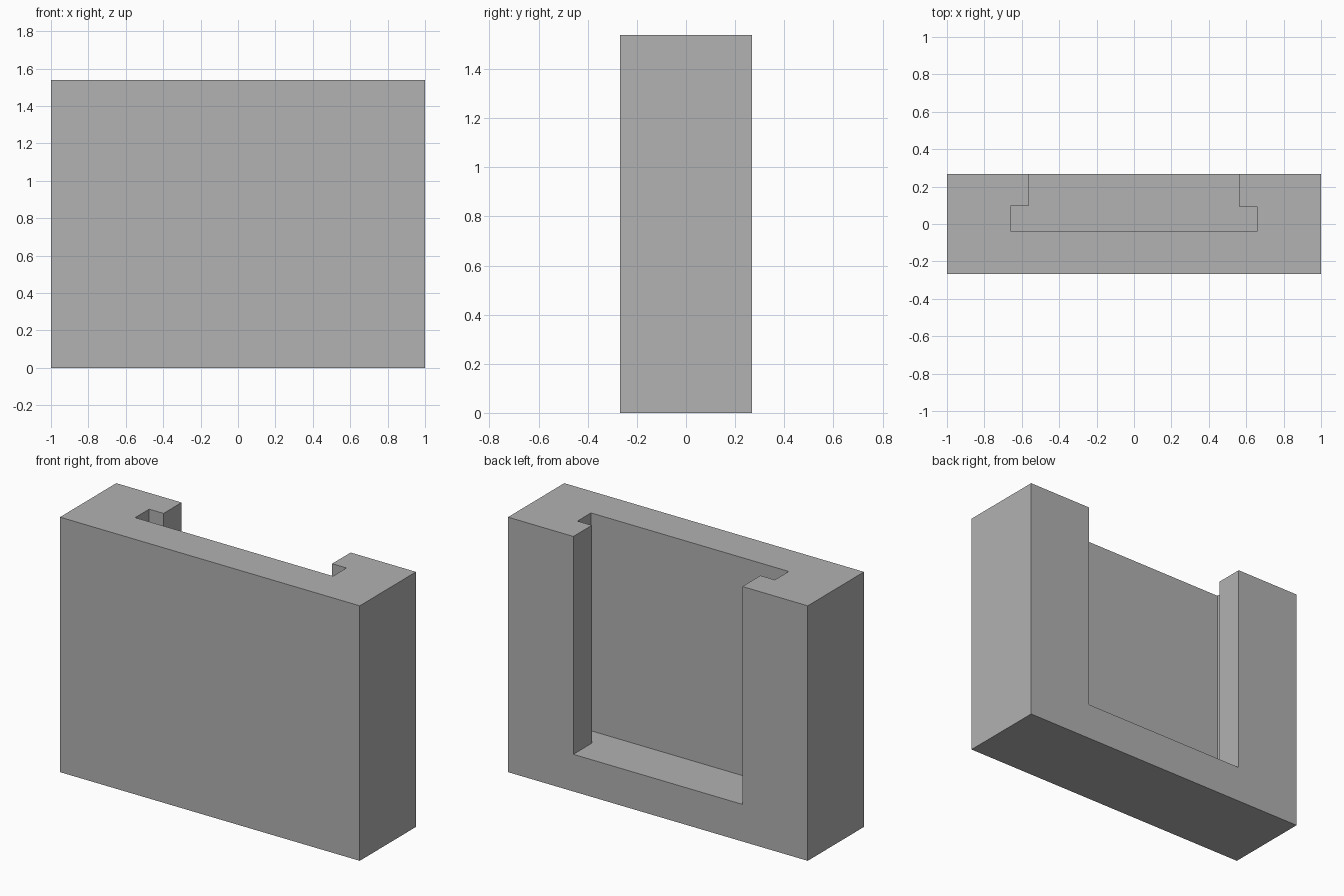
import bpy, bmesh

cube = bpy.data.objects.get("Cube")
if cube:
    bpy.data.objects.remove(cube, do_unlink=True)

WIDTH, DEPTH, HEIGHT = 2.0, 0.536, 1.538
SLOT_FLOOR = 0.224
BACK = DEPTH / 2

grey = bpy.data.materials.new("grey")
grey.use_nodes = True
colour = (0.445, 0.445, 0.445, 1)
grey.diffuse_color = colour
grey.node_tree.nodes["Principled BSDF"].inputs["Base Color"].default_value = colour


def prism(name, outline, bottom, top):
    """Extrude a flat xy outline between two heights."""
    bm = bmesh.new()
    base = bm.faces.new([bm.verts.new((x, y, bottom)) for x, y in outline])
    extruded = bmesh.ops.extrude_face_region(bm, geom=[base])
    for v in extruded["geom"]:
        if isinstance(v, bmesh.types.BMVert):
            v.co.z = top
    bmesh.ops.recalc_face_normals(bm, faces=bm.faces)
    mesh = bpy.data.meshes.new(name)
    bm.to_mesh(mesh)
    bm.free()
    mesh.materials.append(grey)
    obj = bpy.data.objects.new(name, mesh)
    bpy.context.collection.objects.link(obj)
    return obj


# Solid body block
half = WIDTH / 2
body = prism("slotted_block",
             [(-half, -BACK), (half, -BACK), (half, BACK), (-half, BACK)], 0, HEIGHT)

# T-shaped slot, open at the top and the back
slot = prism("slot_cutter",
             [(-0.66, -0.037), (0.66, -0.037), (0.66, 0.092), (0.564, 0.092),
              (0.564, BACK + 0.1), (-0.564, BACK + 0.1), (-0.564, 0.096), (-0.66, 0.096)],
             SLOT_FLOOR, HEIGHT + 0.1)
slot.hide_render = True
slot.hide_viewport = True
slot.display_type = 'WIRE'

cut = body.modifiers.new("slot", 'BOOLEAN')
cut.operation = 'DIFFERENCE'
cut.solver = 'EXACT'
cut.object = slot

# Bake the cut and drop the cutter
bpy.context.view_layer.update()
evaluated = body.evaluated_get(bpy.context.evaluated_depsgraph_get())
finished = bpy.data.meshes.new_from_object(evaluated)
body.modifiers.clear()
body.data = finished
bpy.data.objects.remove(slot, do_unlink=True)
